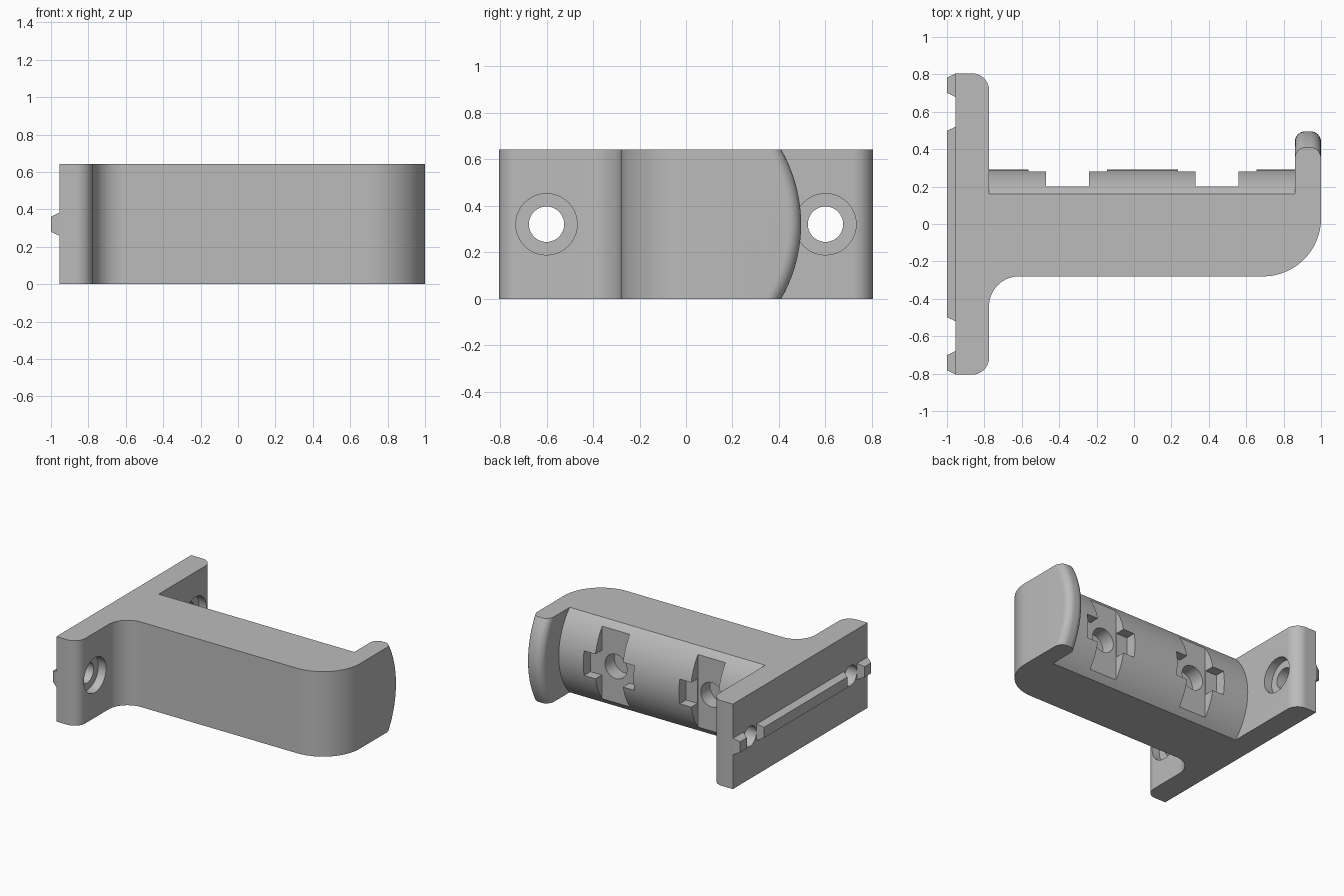
import bpy, bmesh
from math import sin, cos, pi, sqrt, radians

if "Cube" in bpy.data.objects:
    bpy.data.objects.remove(bpy.data.objects["Cube"])

H = 0.642          # height of the whole bracket
MID = H / 2

grey = bpy.data.materials.new("light_grey_plastic")
grey.use_nodes = True
grey.diffuse_color = (0.5, 0.5, 0.5, 1)
grey.node_tree.nodes["Principled BSDF"].inputs["Base Color"].default_value = (0.5, 0.5, 0.5, 1)


def loft(name, rings):
    """Closed solid through rings of equal point count."""
    bm = bmesh.new()
    loops = [[bm.verts.new(p) for p in ring] for ring in rings]
    n = len(loops[0])
    for a, b in zip(loops, loops[1:]):
        for i in range(n):
            j = (i + 1) % n
            bm.faces.new((a[i], a[j], b[j], b[i]))
    bm.faces.new(loops[0])
    bm.faces.new(loops[-1])
    bmesh.ops.recalc_face_normals(bm, faces=bm.faces)
    mesh = bpy.data.meshes.new(name)
    bm.to_mesh(mesh)
    bm.free()
    mesh.materials.append(grey)
    obj = bpy.data.objects.new(name, mesh)
    bpy.context.collection.objects.link(obj)
    return obj


def prism(name, pts, axis, lo, hi):
    place = {"x": lambda u, v, w: (w, u, v),
             "y": lambda u, v, w: (u, w, v),
             "z": lambda u, v, w: (u, v, w)}[axis]
    return loft(name, [[place(u, v, w) for u, v in pts] for w in (lo, hi)])


def arc(cx, cy, r, start, end, n=16):
    return [(cx + r * cos(radians(start + (end - start) * i / n)),
             cy + r * sin(radians(start + (end - start) * i / n))) for i in range(n + 1)]


def circle(cx, cy, r, n=48):
    return arc(cx, cy, r, 0, 360, n)[:-1]


def rect(cx, cy, w, h):
    return [(cx - w, cy - h), (cx + w, cy - h), (cx + w, cy + h), (cx - w, cy + h)]


def cut(obj, cutters):
    """Subtract every cutter from the object and bake the result."""
    for c in cutters:
        mod = obj.modifiers.new("cut", "BOOLEAN")
        mod.operation = "DIFFERENCE"
        mod.solver = "EXACT"
        mod.object = c
    deps = bpy.context.evaluated_depsgraph_get()
    baked = bpy.data.meshes.new_from_object(obj.evaluated_get(deps))
    obj.modifiers.clear()
    obj.data = baked


# Bracket body: wall plate and arm in one outline
outline = [(-0.955, 0.805), (-0.955, -0.805)]
outline += arc(-0.865, -0.715, 0.09, -90, 0)
outline += arc(-0.615, -0.44, 0.16, 180, 90)
outline += arc(0.69, 0.03, 0.31, -90, 0, 24)
outline += [(1.0, 0.16), (-0.775, 0.16)]
outline += arc(-0.865, 0.715, 0.09, 0, 90)
body = prism("bracket_body", outline, "z", 0, H)

# Rounded saddle along the back of the arm
SADDLE_R = 0.46
steps = [H * i / 40 for i in range(41)]
base = sqrt(SADDLE_R ** 2 - MID ** 2)
saddle_pts = [(0.16 - base + sqrt(SADDLE_R ** 2 - (z - MID) ** 2), z) for z in steps]
saddle = prism("saddle", saddle_pts, "x", -0.775, 0.86)

# End lip with a bowed, rounded top edge
LIP_R, EDGE = 0.645, 0.055
stations = [(0.86 + EDGE * (1 - cos(t)), EDGE * (1 - sin(t)))
            for t in [pi / 2 * i / 8 for i in range(9)]]
stations += [(1.86 - x, d) for x, d in reversed(stations)]
lip = loft("end_lip", [
    [(x, 0.16, 0)]
    + [(x, 0.495 - LIP_R + sqrt((LIP_R - d) ** 2 - (z - MID) ** 2), z) for z in steps]
    + [(x, 0.16, H)]
    for x, d in stations])


# Locating rail on the wall side, in three tapered lengths
def rail(name, y, half):
    rings = []
    for x, inset in ((-0.955, 0), (-1.0, 0.022)):
        rings.append([(x, u, v) for u, v in rect(y, MID, half - inset, 0.062 - inset)])
    return loft(name, rings)


rails = [rail("rail_middle", 0, 0.52),
         rail("rail_back", 0.742, 0.062),
         rail("rail_front", -0.742, 0.062)]

# Screw holes with counterbores through the wall plate
plate_cutters = []
for y in (-0.6, 0.6):
    plate_cutters.append(prism("screw_cutter", circle(y, MID, 0.076), "x", -1.1, -0.7))
    plate_cutters.append(prism("head_cutter", circle(y, MID, 0.132), "x", -0.84, -0.7))

# Two cross-shaped pockets with a round hole in the saddle
pocket_cutters, hole_cutters = [], []
for x in (-0.355, 0.445):
    pocket_cutters.append(prism("channel_cutter", rect(x, MID, 0.115, 0.4), "y", 0.2, 0.5))
    pocket_cutters.append(prism("slot_cutter", rect(x, MID, 0.21, 0.093), "y", 0.205, 0.5))
    hole_cutters.append(prism("hole_cutter", circle(x, MID, 0.092), "y", 0.09, 0.5))

cut(body, plate_cutters + hole_cutters)
cut(saddle, pocket_cutters + hole_cutters)
for c in plate_cutters + pocket_cutters + hole_cutters:
    bpy.data.objects.remove(c)

# Smooth curves, sharp corners
bpy.ops.object.select_all(action="DESELECT")
for obj in [body, saddle, lip] + rails:
    obj.select_set(True)
    bpy.context.view_layer.objects.active = obj
bpy.ops.object.shade_smooth_by_angle(angle=radians(30))
